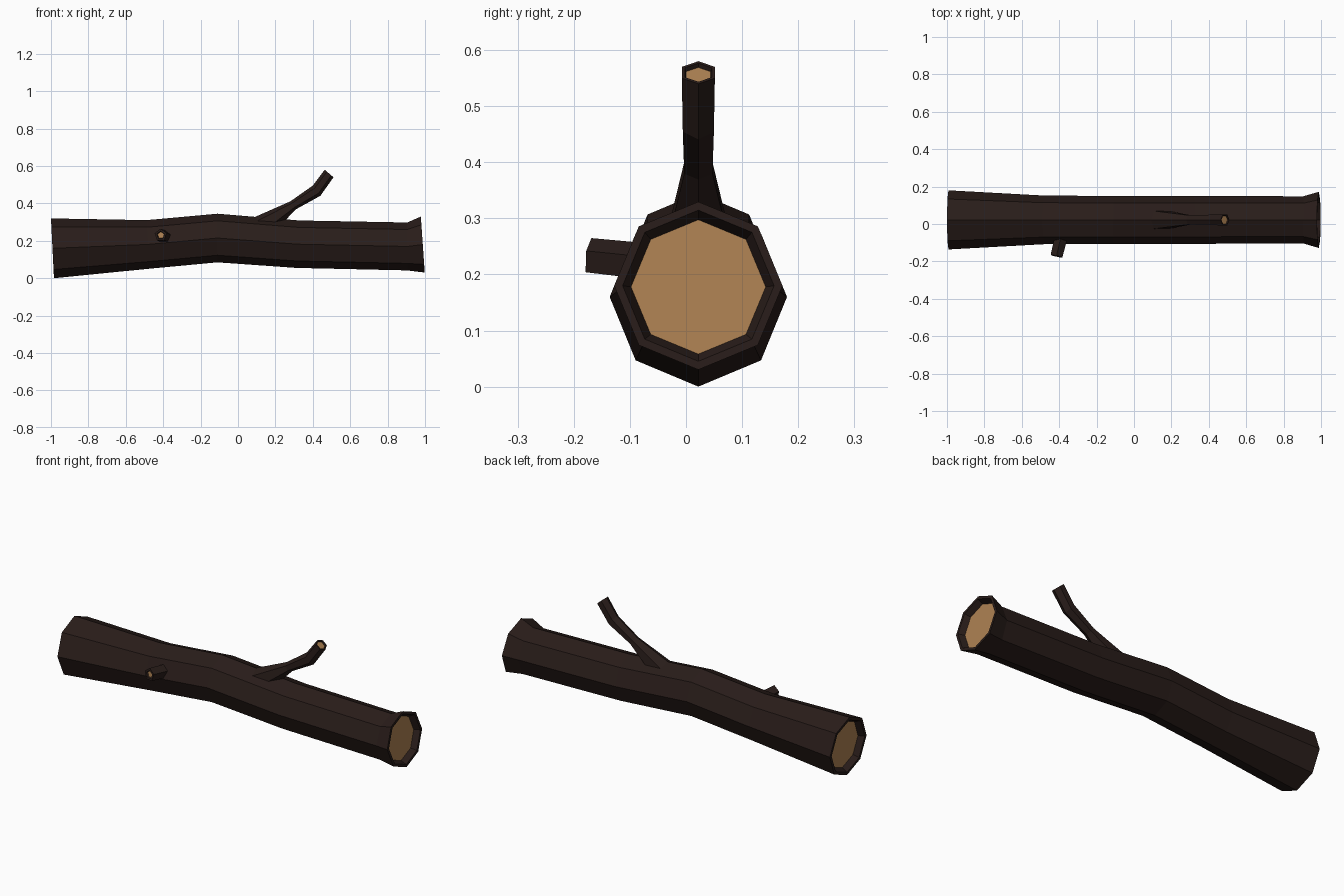
import bpy, bmesh, math
from mathutils import Vector

if "Cube" in bpy.data.objects:
    bpy.data.objects.remove(bpy.data.objects["Cube"])


def material(name, color):
    m = bpy.data.materials.new(name)
    m.diffuse_color = (*color, 1)
    m.use_nodes = True
    m.node_tree.nodes["Principled BSDF"].inputs["Base Color"].default_value = m.diffuse_color
    return m


bark = material("bark", (0.022, 0.012, 0.010))
wood = material("cut_wood", (0.42, 0.22, 0.085))


def tube(name, rings, sides, phase, caps, side_hint):
    """Loft rings (centre, axis, side radius, up radius); caps = (ring index, rim scale, wood scale, depth)."""
    bm = bmesh.new()

    def ring(c, n, ru, rv):
        n = Vector(n).normalized()
        u = Vector(side_hint)
        u = (u - n * u.dot(n)).normalized()
        v = n.cross(u)
        pts = [phase + math.tau * i / sides for i in range(sides)]
        return [bm.verts.new(Vector(c) + u * ru * math.cos(a) + v * rv * math.sin(a)) for a in pts]

    def bridge(a, b):
        for i in range(sides):
            j = (i + 1) % sides
            bm.faces.new((a[i], a[j], b[j], b[i]))

    loops = [ring(*r) for r in rings]
    for a, b in zip(loops, loops[1:]):
        bridge(a, b)
    # Sawn ends: bark rim, sloping inner wall, sunken wood face
    for index, rim, core, depth in caps:
        c, n, ru, rv = rings[index]
        inward = Vector(n).normalized() * (depth if index == 0 else -depth)
        lip = ring(c, n, ru * rim, rv * rim)
        floor = ring(Vector(c) + inward, n, ru * core, rv * core)
        bridge(loops[index], lip)
        bridge(lip, floor)
        bm.faces.new(floor).material_index = 1
    bmesh.ops.recalc_face_normals(bm, faces=bm.faces)
    me = bpy.data.meshes.new(name)
    bm.to_mesh(me)
    bm.free()
    me.materials.append(bark)
    me.materials.append(wood)
    ob = bpy.data.objects.new(name, me)
    bpy.context.collection.objects.link(ob)
    return ob


# Trunk: bent eight-sided log with flared ends
Y = 0.022
tube("log_trunk", [
    ((-0.992, Y, 0.160), (1, 0, 0.05), 0.158, 0.160),
    ((-0.48, Y, 0.181), (1, 0, 0.07), 0.130, 0.130),
    ((-0.11, Y, 0.215), (1, 0, 0.0), 0.128, 0.130),
    ((0.32, Y, 0.182), (1, 0, -0.05), 0.128, 0.127),
    ((0.905, Y, 0.170), (1, 0, 0.0), 0.126, 0.128),
    ((0.988, Y, 0.180), (1, 0, 0.07), 0.150, 0.150),
], 8, 0, [(0, 0.9, 0.8, 0.03), (-1, 0.9, 0.8, 0.03)], (0, 1, 0))

# Upper branch: six-sided, widening where it joins the trunk
tube("branch", [
    ((0.145, Y, 0.298), (0.25, 0, 1), 0.055, 0.080),
    ((0.295, Y, 0.390), (0.8, 0, 0.6), 0.029, 0.026),
    ((0.420, Y, 0.468), (0.8, 0, 0.6), 0.032, 0.034),
    ((0.487, Y, 0.560), (0.65, 0, 0.76), 0.034, 0.031),
], 6, math.pi / 6, [(-1, 0.82, 0.75, 0.008)], (0, 1, 0))

# Short broken stub on the front
tube("branch_stub", [
    ((-0.385, -0.05, 0.218), (-0.22, -1, 0.1), 0.036, 0.036),
    ((-0.414, -0.172, 0.231), (-0.22, -1, 0.1), 0.034, 0.034),
], 5, math.radians(-54), [(-1, 0.65, 0.55, 0.008)], (1, 0, 0))
